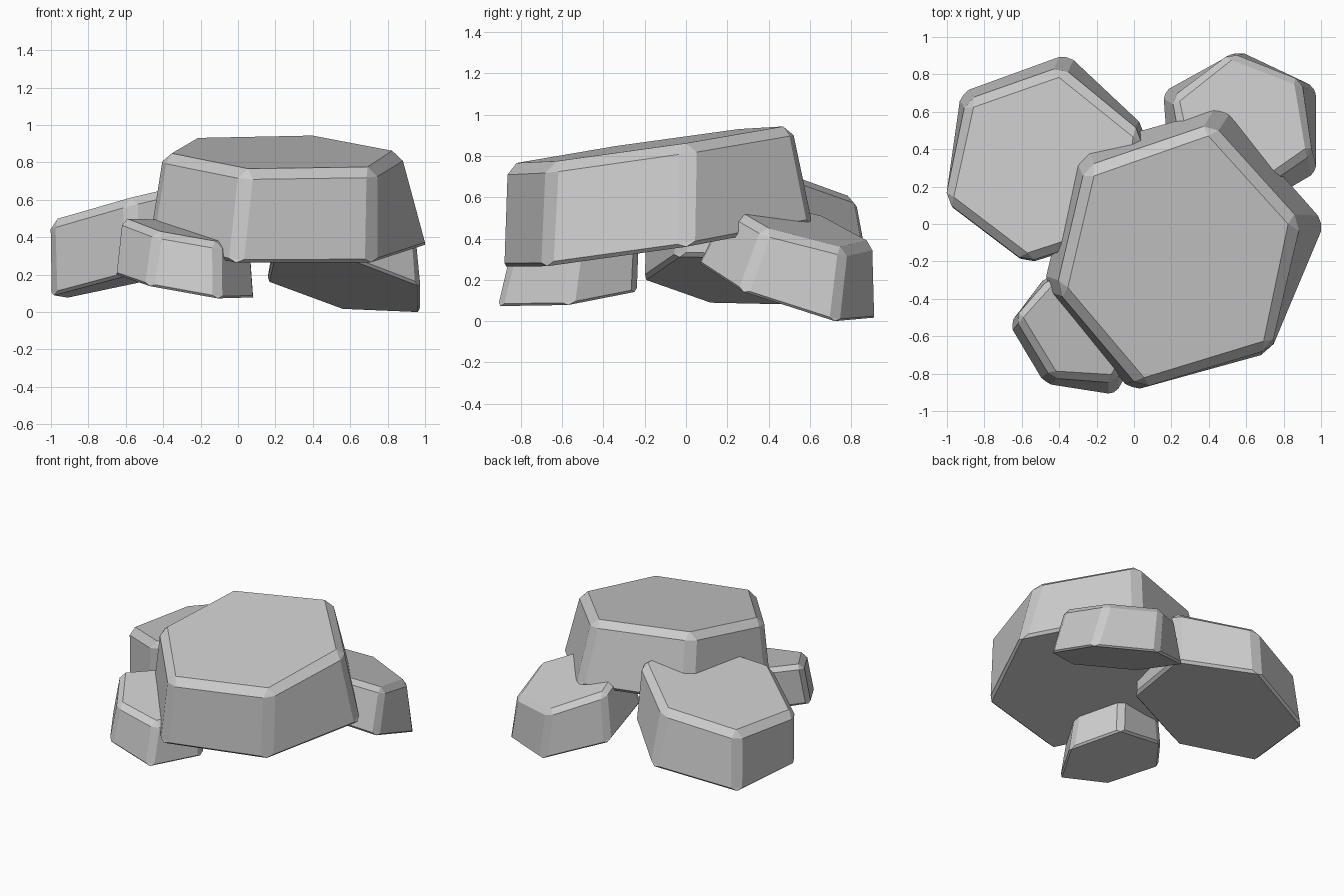
import bpy, bmesh
from mathutils import Vector

if "Cube" in bpy.data.objects:
    bpy.data.objects.remove(bpy.data.objects["Cube"])

N = 6


def ring(bm, pts, plane, grow):
    """Six-sided outline, grown outward and laid on the sloping plane z = a*x + b*y + c."""
    a, b, c = plane
    mid = sum((Vector(p) for p in pts), Vector((0, 0))) / N
    out = []
    for p in pts:
        d = Vector(p) - mid
        q = Vector(p) + d.normalized() * grow
        out.append(bm.verts.new((q.x, q.y, a * q.x + b * q.y + c)))
    return out


def rock(name, top, top_plane, base, base_plane, w):
    bm = bmesh.new()
    weight = bm.edges.layers.float.new("bevel_weight_edge")
    t = ring(bm, top, top_plane, w)
    b = ring(bm, base, base_plane, w * 0.5)
    bm.faces.new(t)
    bottom = bm.faces.new(b[::-1])
    for i in range(N):
        j = (i + 1) % N
        bm.faces.new((b[i], b[j], t[j], t[i]))
    bmesh.ops.recalc_face_normals(bm, faces=bm.faces)
    # full chamfer on top and side edges, finer one underneath
    for e in bm.edges:
        e[weight] = 1.0
    for e in bottom.edges:
        e[weight] = 0.4
    me = bpy.data.meshes.new(name)
    bm.to_mesh(me)
    bm.free()
    ob = bpy.data.objects.new(name, me)
    bpy.context.collection.objects.link(ob)
    bev = ob.modifiers.new("chamfer", "BEVEL")
    bev.limit_method = "WEIGHT"
    bev.width = w
    bev.segments = 1
    return ob


# large capping rock
rock("large_rock",
     [(-.36, -.34), (.05, -.83), (.70, -.63), (.83, 0), (.40, .48), (-.22, .26)],
     (-.03, .145, .887),
     [(-.46, -.32), (-.01, -.87), (.71, -.67), (1.0, 0), (.47, .60), (-.29, .39)],
     (-.04, .157, .40), .05)

# rock at the back left
rock("back_left_rock",
     [(-.97, .14), (-.57, -.16), (-.07, 0), (0, .47), (-.40, .79), (-.86, .63)],
     (.25, -.05, .747),
     [(-.98, .12), (-.57, -.19), (-.05, -.03), (.04, .51), (-.36, .89), (-.91, .69)],
     (.229, -.05, .32), .045)

# rock at the back right
rock("back_right_rock",
     [(.24, .66), (.31, .34), (.67, .23), (.92, .40), (.86, .75), (.52, .88)],
     (-.2, -.291, .75),
     [(.17, .70), (.20, .27), (.60, .07), (.96, .28), (.96, .72), (.56, .91)],
     (-.195, -.32, .418), .035)

# small rock at the front left
rock("front_left_rock",
     [(-.60, -.50), (-.42, -.79), (-.12, -.81), (.04, -.53), (-.10, -.25), (-.43, -.32)],
     (-.17, .13, .463),
     [(-.65, -.54), (-.47, -.84), (-.11, -.90), (.08, -.57), (-.09, -.25), (-.46, -.29)],
     (-.163, .11, .154), .035)
